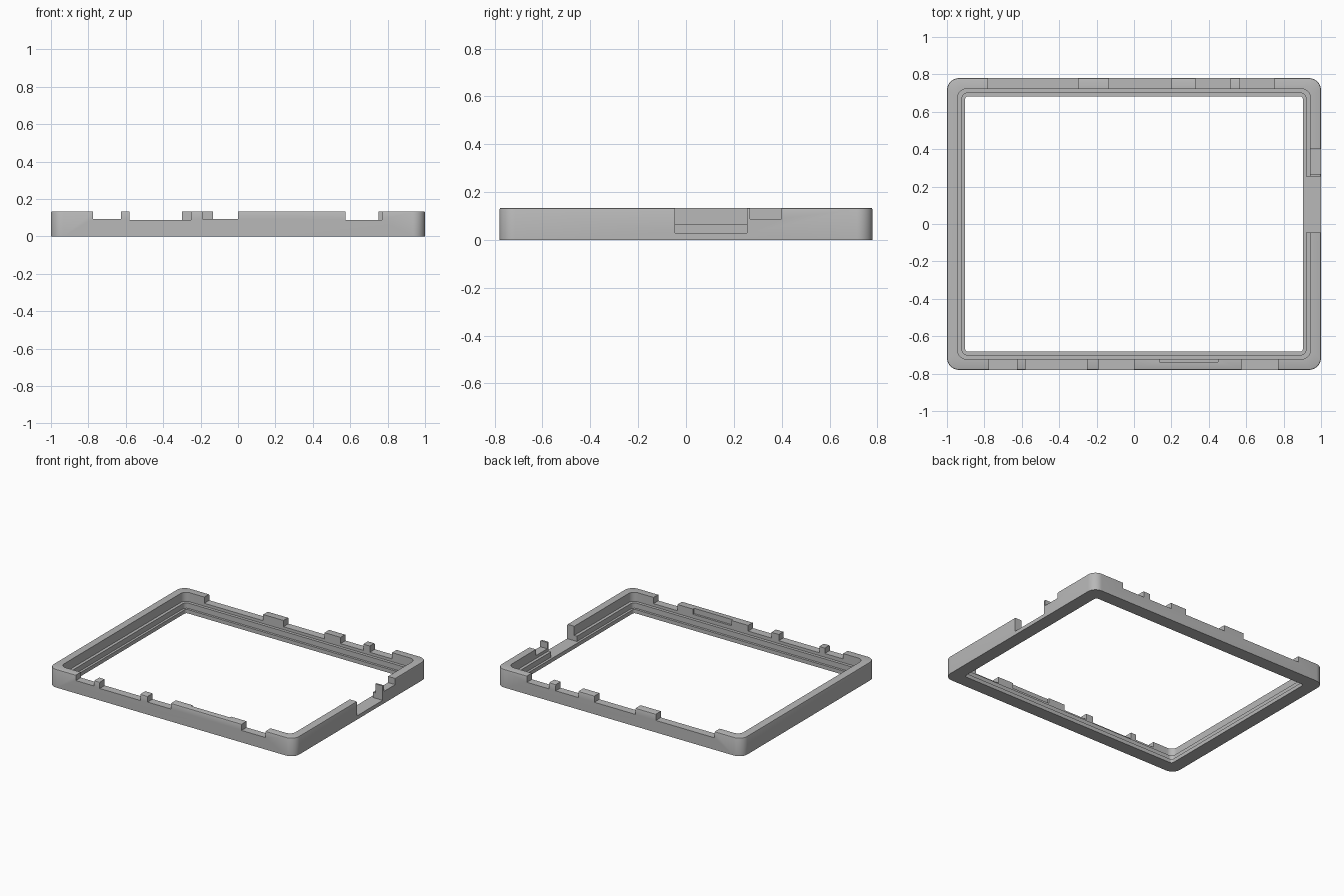
import bpy, bmesh, math

cube = bpy.data.objects.get("Cube")
if cube:
    bpy.data.objects.remove(cube, do_unlink=True)

grey = bpy.data.materials.new("plain grey")
grey.use_nodes = True
colour = (0.48, 0.48, 0.48, 1)
grey.diffuse_color = colour
grey.node_tree.nodes["Principled BSDF"].inputs["Base Color"].default_value = colour

HX, HY, TOP = 1.0, 0.78, 0.134
WALL, LEDGE, LIP = 0.058, 0.08, 0.097   # inward offsets of the inner steps
SEGMENTS = 10


def add_object(name, bm):
    bmesh.ops.recalc_face_normals(bm, faces=bm.faces)
    mesh = bpy.data.meshes.new(name)
    bm.to_mesh(mesh)
    bm.free()
    obj = bpy.data.objects.new(name, mesh)
    bpy.context.collection.objects.link(obj)
    mesh.materials.append(grey)
    return obj


def rounded_ring(bm, inset, radius, z):
    """Rounded rectangle of vertices, inset from the outer edge."""
    verts = []
    for quarter, (sx, sy) in enumerate([(1, 1), (-1, 1), (-1, -1), (1, -1)]):
        cx, cy = sx * (HX - inset - radius), sy * (HY - inset - radius)
        for i in range(SEGMENTS + 1):
            a = math.pi / 2 * (quarter + i / SEGMENTS)
            verts.append(bm.verts.new((cx + radius * math.cos(a), cy + radius * math.sin(a), z)))
    return verts


# Stepped frame: cross-section as (inset, corner radius, height)
profile = [(0, 0.065, 0), (0, 0.065, TOP - 0.007), (0.002, 0.063, TOP - 0.002),
           (0.007, 0.058, TOP), (WALL, 0.045, TOP), (WALL, 0.045, 0.067),
           (LEDGE, 0.03, 0.067), (LEDGE, 0.03, 0.028), (LIP, 0.018, 0.028), (LIP, 0.018, 0)]
bm = bmesh.new()
rings = [rounded_ring(bm, *p) for p in profile]
for a, b in zip(rings, rings[1:] + rings[:1]):
    for i in range(len(a)):
        j = (i + 1) % len(a)
        bm.faces.new((a[i], a[j], b[j], b[i]))
frame = add_object("stepped_frame", bm)


def cut(x0, x1, y0, y1, floor):
    """Cut a box-shaped opening, from the floor height up, out of the frame."""
    bm = bmesh.new()
    bmesh.ops.create_cube(bm, size=1)
    for v in bm.verts:
        v.co = (x1 if v.co.x > 0 else x0, y1 if v.co.y > 0 else y0,
                0.3 if v.co.z > 0 else floor)
    cutter = add_object("opening_cutter", bm)
    cutter.hide_render = True
    mod = frame.modifiers.new("opening", "BOOLEAN")
    mod.operation, mod.solver, mod.object = "DIFFERENCE", "EXACT", cutter
    bpy.context.view_layer.objects.active = frame
    bpy.ops.object.modifier_apply(modifier=mod.name)
    bpy.data.objects.remove(cutter, do_unlink=True)


# Cable openings along the front wall
for x0, x1, floor in [(-0.775, -0.625, 0.094), (-0.58, -0.25, 0.088),
                      (-0.19, 0, 0.092), (0.575, 0.77, 0.088)]:
    cut(x0, x1, -HY - 0.1, -HY + 0.07, floor)

# Cable openings along the back wall
for x0, x1 in [(-0.78, -0.3), (-0.135, 0.2), (0.33, 0.515), (0.568, 0.75)]:
    cut(x0, x1, HY - 0.07, HY + 0.1, 0.088)

# Deep and shallow openings in the left wall, with a thin post between
cut(0.85, 1.1, -0.045, 0.255, 0.028)
cut(HX - 0.07, 1.1, 0.268, 0.4, 0.088)

# Shallow recess inside the front wall
cut(0.135, 0.45, -HY + 0.043, -HY + 0.07, 0.095)

bpy.ops.object.select_all(action="DESELECT")
frame.select_set(True)
bpy.context.view_layer.objects.active = frame
bpy.ops.object.shade_smooth_by_angle(angle=math.radians(30))
